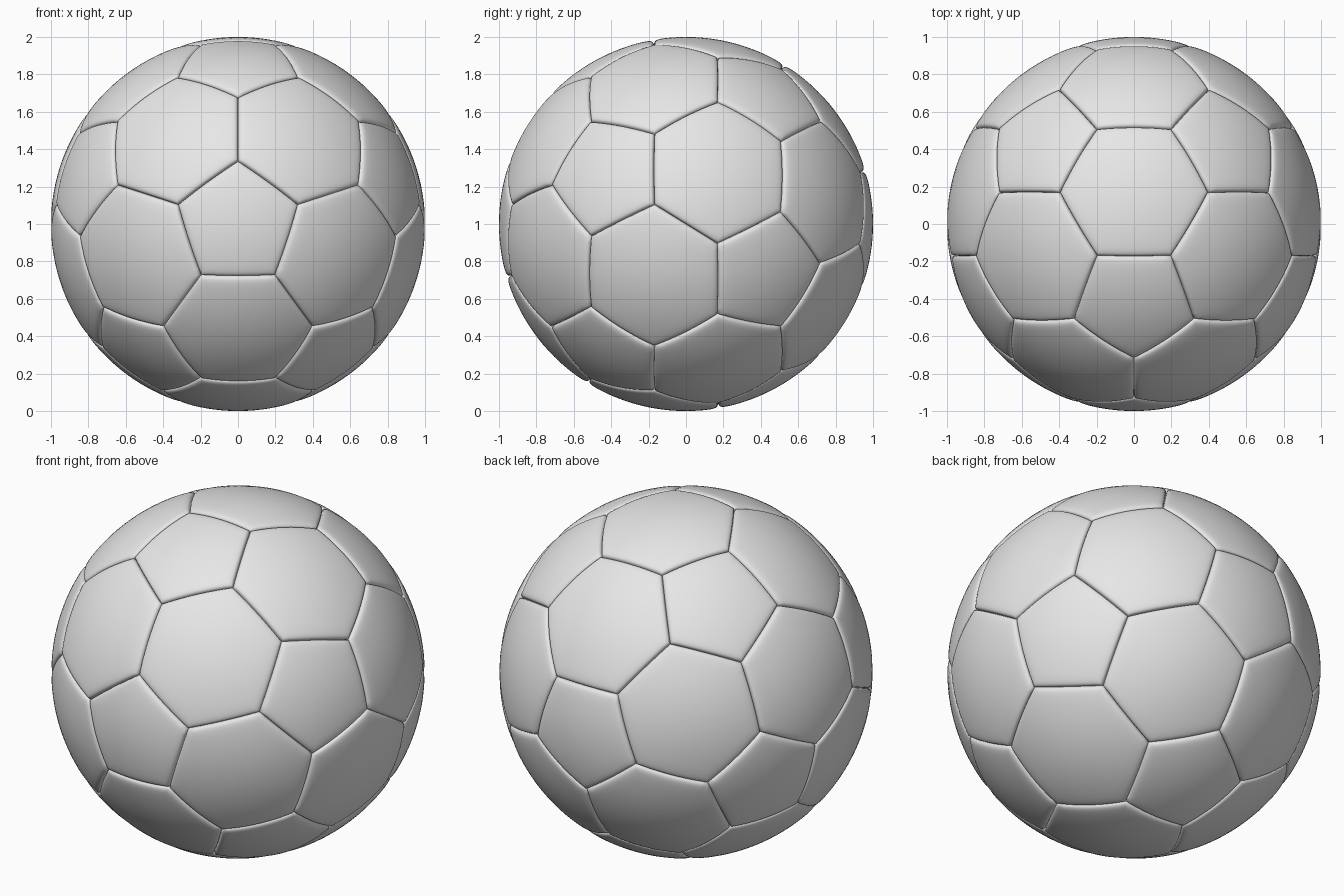
import bpy
import bmesh
import math
from mathutils import Vector

if "Cube" in bpy.data.objects:
    bpy.data.objects.remove(bpy.data.objects["Cube"])

SIDE_STEPS = 12
# Rounded panel edge: (distance from seam, drop below the ball surface)
EDGE_PROFILE = [(0.085, 0), (0.06, 0), (0.045, 0.0004), (0.033, 0.001),
                (0.024, 0.002), (0.016, 0.0038), (0.010, 0.0065),
                (0.006, 0.010), (0.003, 0.015), (0, 0.026)]

grey = bpy.data.materials.new("light_grey")
grey.use_nodes = True
grey.diffuse_color = (0.8, 0.8, 0.8, 1)
bsdf = grey.node_tree.nodes["Principled BSDF"]
bsdf.inputs["Base Color"].default_value = (0.8, 0.8, 0.8, 1)
bsdf.inputs["Roughness"].default_value = 0.6


def icosahedron():
    """Corners of an icosahedron with one corner facing the front."""
    a = 1 / math.sqrt(5)
    half = [Vector((0, -1, 0))]
    for k in range(5):
        t = math.tau * k / 5
        half.append(Vector((2 * a * math.sin(t), -a, 2 * a * math.cos(t))))
    return half + [-p for p in half]


def panel_outline(axis, points, count):
    """The nearest points to an axis, in order around it."""
    near = sorted(points, key=lambda p: -p.normalized().dot(axis))[:count]
    u = (near[0] - axis * near[0].dot(axis)).normalized()
    v = axis.cross(u)
    return sorted(near, key=lambda p: math.atan2(p.dot(v), p.dot(u)))


def add_panel(bm, corners):
    """One curved panel, made of rings that grow from its middle to its seam."""
    n = len(corners)
    middle = sum(corners, Vector()) / n
    apothem = ((corners[0] + corners[1]) / 2 - middle).length
    border = [corners[i].lerp(corners[(i + 1) % n], s / SIDE_STEPS)
              for i in range(n) for s in range(SIDE_STEPS)]
    inner = [(apothem - (apothem - 0.085) * k / 6, 0) for k in range(1, 6)]
    previous = None
    hub = bm.verts.new(middle.normalized())
    for distance, drop in inner + EDGE_PROFILE:
        t = 1 - distance / apothem
        ring = [bm.verts.new(middle.lerp(p, t).normalized() * (1 - drop))
                for p in border]
        for i in range(len(ring)):
            j = (i + 1) % len(ring)
            if previous:
                bm.faces.new((previous[i], ring[i], ring[j], previous[j]))
            else:
                bm.faces.new((hub, ring[i], ring[j]))
        previous = ring


def build_panels(name, axes, points, count):
    bm = bmesh.new()
    for axis in axes:
        add_panel(bm, panel_outline(axis, points, count))
    for face in bm.faces:
        face.smooth = True
    mesh = bpy.data.meshes.new(name)
    bm.to_mesh(mesh)
    bm.free()
    mesh.materials.append(grey)
    obj = bpy.data.objects.new(name, mesh)
    obj.location.z = 1
    bpy.context.collection.objects.link(obj)


# Seam corners lie a third of the way along each icosahedron edge
corners = icosahedron()
touching = lambda p, q: 0.1 < (p - q).length < 1.2
seam_points = [p.lerp(q, 1 / 3) for p in corners for q in corners
               if touching(p, q)]

# Hexagon middles are the icosahedron's triangle middles
hex_axes = []
for i, p in enumerate(corners):
    for j in range(i + 1, len(corners)):
        for k in range(j + 1, len(corners)):
            q, r = corners[j], corners[k]
            if touching(p, q) and touching(q, r) and touching(p, r):
                hex_axes.append((p + q + r).normalized())

build_panels("pentagon_panels", corners, seam_points, 5)
build_panels("hexagon_panels", hex_axes, seam_points, 6)
